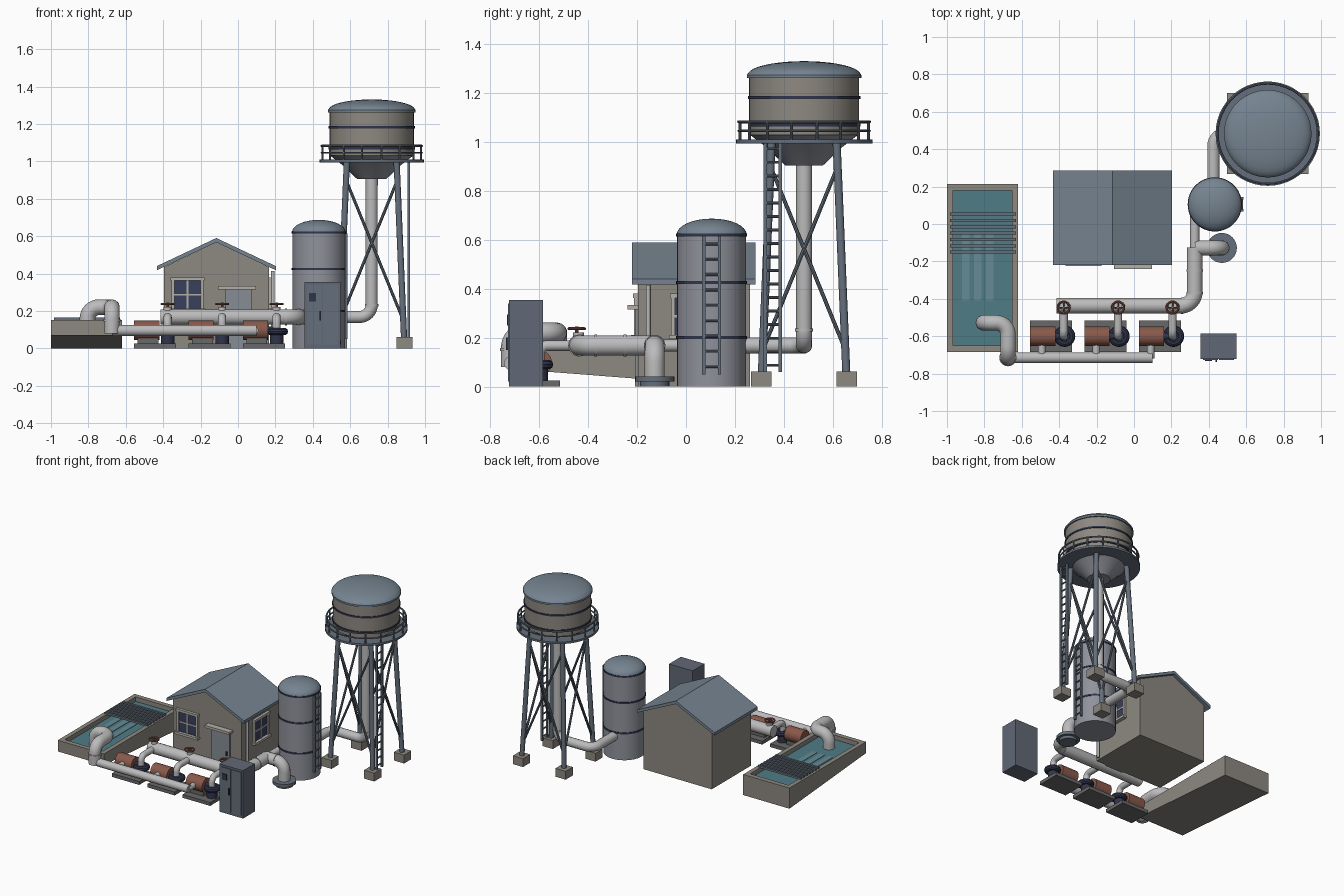
import bpy, bmesh, math
from mathutils import Vector, Matrix

if "Cube" in bpy.data.objects:
    bpy.data.objects.remove(bpy.data.objects["Cube"])

COL = dict(concrete=(.27, .25, .22), roof=(.18, .23, .28), steel=(.13, .16, .2), pipe=(.5, .5, .51),
           tank=(.28, .29, .33), navy=(.03, .035, .07), rust=(.25, .1, .07), water=(.08, .2, .24),
           ripple=(.13, .26, .3), door=(.24, .27, .3), trim=(.45, .43, .39), glass=(.04, .05, .11),
           cabinet=(.12, .14, .18), plinth=(.14, .14, .14))
MATS = {}
for k, c in COL.items():
    MATS[k] = bpy.data.materials.new(k)
    MATS[k].diffuse_color = (*c, 1)


class Part:
    """Collects primitives into one named object."""
    def __init__(self, name, mat):
        self.name, self.mat, self.bm = name, mat, bmesh.new()

    def box(self, x0, x1, y0, y1, z0, z1):
        m = Matrix.Translation(((x0 + x1) / 2, (y0 + y1) / 2, (z0 + z1) / 2)) @ Matrix.Diagonal((x1 - x0, y1 - y0, z1 - z0, 1))
        bmesh.ops.create_cube(self.bm, size=1, matrix=m)
        return self

    def rod(self, a, b, r, n=16, r2=None):
        a, b = Vector(a), Vector(b)
        m = Matrix.Translation((a + b) / 2) @ (b - a).to_track_quat('Z', 'Y').to_matrix().to_4x4()
        bmesh.ops.create_cone(self.bm, cap_ends=True, segments=n, radius1=r, radius2=r if r2 is None else r2,
                              depth=(b - a).length, matrix=m)
        return self

    def lathe(self, cx, cy, prof, n=48, closed=False):
        rings = [[self.bm.verts.new((cx + r * math.cos(2 * math.pi * i / n), cy + r * math.sin(2 * math.pi * i / n), z))
                  for i in range(n)] for r, z in prof]
        pairs = list(zip(rings, rings[1:])) + ([(rings[-1], rings[0])] if closed else [])
        for p, q in pairs:
            for i in range(n):
                self.bm.faces.new((p[i], p[(i + 1) % n], q[(i + 1) % n], q[i]))
        return self

    def ring(self, cx, cy, z, R, r, n=48, k=8):
        return self.lathe(cx, cy, [(R + r * math.cos(2 * math.pi * i / k), z + r * math.sin(2 * math.pi * i / k))
                                   for i in range(k)], n, True)

    def prism(self, pts, a, b, axis):
        f = (lambda p, t: (t, *p)) if axis == 'x' else (lambda p, t: (p[0], t, p[1]))
        A, B = [[self.bm.verts.new(f(p, t)) for p in pts] for t in (a, b)]
        self.bm.faces.new(A)
        self.bm.faces.new(B[::-1])
        for i in range(len(pts)):
            j = (i + 1) % len(pts)
            self.bm.faces.new((A[i], A[j], B[j], B[i]))
        return self

    def pipe(self, pts, r, bend=.07):
        """Swept pipe with rounded right-angle bends."""
        P = [Vector(p) for p in pts]
        out = [P[0]]
        for p, c, q in zip(P, P[1:], P[2:]):
            a, b = (p - c).normalized(), (q - c).normalized()
            for i in range(9):
                t = i * math.pi / 16
                out.append(c + bend * (a + b) - bend * (b * math.cos(t) + a * math.sin(t)))
        out.append(P[-1])
        cu = bpy.data.curves.new('path', 'CURVE')
        cu.dimensions, cu.bevel_depth, cu.bevel_resolution, cu.use_fill_caps = '3D', r, 5, True
        s = cu.splines.new('POLY')
        s.points.add(len(out) - 1)
        for sp, v in zip(s.points, out):
            sp.co = (*v, 1)
        ob = bpy.data.objects.new('path', cu)
        bpy.context.collection.objects.link(ob)
        me = bpy.data.meshes.new_from_object(ob.evaluated_get(bpy.context.evaluated_depsgraph_get()))
        self.bm.from_mesh(me)
        bpy.data.objects.remove(ob)
        bpy.data.meshes.remove(me)
        return self

    def done(self):
        bmesh.ops.remove_doubles(self.bm, verts=self.bm.verts, dist=1e-5)
        bmesh.ops.recalc_face_normals(self.bm, faces=self.bm.faces)
        me = bpy.data.meshes.new(self.name)
        self.bm.to_mesh(me)
        self.bm.free()
        me.materials.clear()
        me.materials.append(MATS[self.mat])
        for p in me.polygons:
            p.material_index = 0
        me.shade_smooth()
        me.set_sharp_from_angle(angle=math.radians(35))
        bpy.context.collection.objects.link(bpy.data.objects.new(self.name, me))


# Intake basin with sloping underside, water and screen bars
b = Part('basin', 'concrete').prism([(-.685, .07), (.215, 0), (.215, .1), (-.685, .1)], -1, -.62, 'x')
b.box(-1, -.967, -.685, .215, .1, .153).box(-.653, -.62, -.685, .215, .1, .153)
b.box(-.967, -.653, -.685, -.65, .1, .153).box(-.967, -.653, .18, .215, .1, .153).done()
Part('water', 'water').box(-.967, -.653, -.65, .18, .1, .12).done()
p = Part('water_ripples', 'ripple')
for x in (-.9, -.835, -.77):
    p.box(x - .02, x + .02, -.41, -.05, .118, .123)
p.done()
p = Part('screen_bars', 'steel')
for i in range(7):
    p.box(-.985, -.632, .045 - .034 * i, .061 - .034 * i, .15, .165)
p.done()

# Pump house
Part('house_walls', 'concrete').prism([(-.395, 0), (.165, 0), (.165, .435), (-.115, .568), (-.395, .435)], -.197, .262, 'y').done()
Part('house_roof', 'roof').prism([(-.434, .418), (-.434, .44), (-.116, .59), (.202, .44), (.202, .418), (-.116, .567)],
                                 -.22, .285, 'y').done()
Part('door', 'door').box(-.07, .075, -.208, -.19, 0, .315).done()
Part('door_canopy', 'trim').box(-.107, .096, -.24, -.19, .315, .333).done()
Part('door_handle', 'navy').box(.05, .06, -.218, -.2, .14, .17).done()
Part('drainpipe', 'pipe').rod((.186, -.155, 0), (.186, -.155, .415), .009, 12).done()


def window(name, o, side):
    def add(p, u0, u1, z0, z1, d):
        if side:
            p.box(o[0] - .01, o[0] + d, o[1] + u0, o[1] + u1, z0, z1)
        else:
            p.box(o[0] + u0, o[0] + u1, o[1] - d, o[1] + .01, z0, z1)
    g = Part(name + '_glass', 'glass')
    add(g, -.075, .075, .21, .365, .006)
    g.done()
    f = Part(name + '_frame', 'trim')
    for u in (-.078, .078):
        add(f, u - .008, u + .008, .2, .37, .016)
    add(f, -.006, .006, .21, .365, .011)
    add(f, -.075, .075, .282, .292, .011)
    add(f, -.09, .09, .362, .38, .02)
    add(f, -.095, .095, .195, .212, .028)
    f.done()


window('front_window', (-.27, -.197), False)
window('side_window', (.165, .025), True)

# Three pumps: base, motor, casing, discharge pipe and valve
for i in range(3):
    x = -.376 + .291 * i
    n = f'pump_{i + 1}_'
    Part(n + 'base', 'plinth').box(x - .18, x + .045, -.685, -.515, 0, .025).box(x - .16, x - .05, -.63, -.57, .025, .06).done()
    Part(n + 'motor', 'rust').rod((x - .18, -.6, .097), (x - .045, -.6, .097), .052, 24).done()
    Part(n + 'casing', 'navy').ring(x + .005, -.6, .09, .037, .02, 32, 10).rod((x, -.6, .025), (x, -.6, .105), .036, 24) \
        .rod((x - .06, -.6, .097), (x, -.6, .097), .02).done()
    Part(n + 'discharge', 'pipe').pipe([(x, -.6, .09), (x, -.6, .168), (x, -.44, .168)], .022, .035) \
        .rod((x, -.44, .17), (x, -.44, .222), .022).done()
    Part(n + 'inlet', 'pipe').rod((x - .117, -.72, .096), (x - .117, -.62, .096), .02).done()
    w = Part(n + 'valve_wheel', 'rust').ring(x, -.447, .237, .032, .006, 24).rod((x, -.447, .2), (x, -.447, .245), .007, 10)
    for a in (0, math.pi / 2):
        d = Vector((math.cos(a), math.sin(a), 0)) * .03
        c = Vector((x, -.447, .237))
        w.rod(c - d, c + d, .004, 8)
    w.done()

# Suction line from basin, discharge header, drain branch and tower feed
Part('suction_intake', 'pipe').pipe([(-.805, -.528, .1), (-.805, -.528, .22), (-.674, -.528, .22), (-.674, -.715, .22),
                                     (-.674, -.715, .08)], .042, .062).done()
Part('suction_header', 'pipe').rod((-.674, -.715, .096), (.1, -.715, .096), .029, 24).done()
Part('discharge_header', 'pipe').pipe([(-.415, -.437, .168), (.325, -.437, .168), (.325, -.125, .168)], .042, .075).done()
Part('drain_branch', 'pipe').pipe([(.325, -.128, .168), (.47, -.128, .168), (.47, -.128, .02)], .041, .065).done()
Part('drain_flange', 'steel').rod((.47, -.128, .02), (.47, -.128, .042), .08, 32).rod((.47, -.128, 0), (.47, -.128, .02), .06, 24).done()
Part('tank_inlet', 'pipe').rod((.325, -.14, .168), (.325, .1, .168), .025, 20).done()
Part('tower_riser', 'pipe').pipe([(.425, .2, .168), (.425, .483, .168), (.715, .483, .168), (.715, .483, .93)], .033, .065).done()
c = Part('pipe_collars', 'pipe')
for a, e, r in (((.325, -.375, .168), (0, .012, 0), .045), ((.325, -.255, .168), (0, .012, 0), .045),
                ((.25, -.437, .168), (.012, 0, 0), .045), ((-.674, -.715, .145), (0, 0, .012), .046),
                ((.715, .483, .225), (0, 0, .012), .037), ((.4, -.128, .168), (.01, 0, 0), .044)):
    c.rod(a, Vector(a) + Vector(e), r, 24)
c.done()


def ladder(name, x, y, w, z0, z1, n, r):
    p = Part(name, 'steel')
    for s in (-w, w):
        p.box(x - r, x + r, y + s - r, y + s + r, z0, z1)
    for i in range(n):
        z = z0 + (z1 - z0) * (i + .5) / n
        p.rod((x, y - w, z), (x, y + w, z), r * .8, 8)
    p.done()


# Pressure tank with domed cap, bands and ladder
X, Y = .432, .105
Part('tank_body', 'tank').lathe(X, Y, [(0, 0), (.141, 0), (.141, .62), (0, .62)]).done()
Part('tank_dome', 'roof').lathe(X, Y, [(0, .62)] + [(.143 * math.cos(t * math.pi / 16), .622 + .065 * math.sin(t * math.pi / 16))
                                                  for t in range(9)]).done()
p = Part('tank_bands', 'navy')
for z in (.2, .425, .62):
    p.lathe(X, Y, [(.138, z - .006), (.145, z - .006), (.145, z + .006), (.138, z + .006)], 48, True)
p.done()
ladder('tank_ladder', X + .146, Y, .032, .05, .615, 9, .007)

# Control cabinet
Part('cabinet', 'cabinet').box(.355, .548, -.723, -.585, 0, .355).done()
Part('cabinet_doors', 'steel').box(.368, .448, -.728, -.72, .02, .34).box(.455, .535, -.728, -.72, .02, .34).done()
Part('cabinet_fittings', 'navy').box(.38, .418, -.733, -.72, .25, .295).box(.436, .444, -.737, -.72, .15, .2).done()

# Water tower: footings, legs, bracing, platform, vessel
X, Y = .715, .483
corners = [(-1, -1), (1, -1), (1, 1), (-1, 1)]
f, l, br = Part('tower_footings', 'concrete'), Part('tower_legs', 'steel'), Part('tower_bracing', 'steel')


def on_leg(c, z):
    o = .175 - .042 * z
    return (X + c[0] * o, Y + c[1] * o, z)


for c, d in zip(corners, corners[1:] + corners[:1]):
    x, y = X + c[0] * .175, Y + c[1] * .175
    f.box(x - .042, x + .042, y - .042, y + .042, 0, .062)
    l.rod(on_leg(c, .05), on_leg(c, 1.0), .017, 12)
    br.rod(on_leg(c, .15), on_leg(d, .9), .008, 8).rod(on_leg(d, .15), on_leg(c, .9), .008, 8)
f.done(), l.done(), br.done()
ladder('tower_ladder', .912, .355, .03, .06, 1.0, 17, .007)
Part('tower_platform', 'steel').lathe(X, Y, [(.14, .995), (.279, .995), (.279, 1.01), (.14, 1.01)], 48, True).done()
p = Part('tower_railing', 'steel').ring(X, Y, 1.083, .268, .006).ring(X, Y, 1.046, .268, .005)
for i in range(16):
    a = (i + .5) * math.pi / 8
    x, y = X + .268 * math.cos(a), Y + .268 * math.sin(a)
    p.rod((x, y, 1), (x, y, 1.085), .006, 8)
p.done()
Part('tower_vessel', 'concrete').lathe(X, Y, [(.225, 1.03), (.225, 1.275), (0, 1.275)]).lathe(X, Y, [(0, 1.03), (.225, 1.03)]).done()
Part('tower_vessel_bottom', 'tank').lathe(X, Y, [(0, .905), (.078, .905), (.15, .975), (.224, 1.032), (0, 1.032)]).done()
Part('tower_roof', 'roof').lathe(X, Y, [(0, 1.262), (.234, 1.262), (.234, 1.275)] + [
    (.23 * math.cos(t * math.pi / 20), 1.276 + .055 * math.sin(t * math.pi / 20)) for t in range(1, 11)]).done()
p = Part('tower_bands', 'navy')
for z in (1.07, 1.182):
    p.lathe(X, Y, [(.222, z - .006), (.23, z - .006), (.23, z + .006), (.222, z + .006)], 48, True)
p.done()

for m in bpy.data.materials:
    if m.users and not m.is_grease_pencil:
        m.use_nodes = True
        m.node_tree.nodes["Principled BSDF"].inputs["Base Color"].default_value = m.diffuse_color
